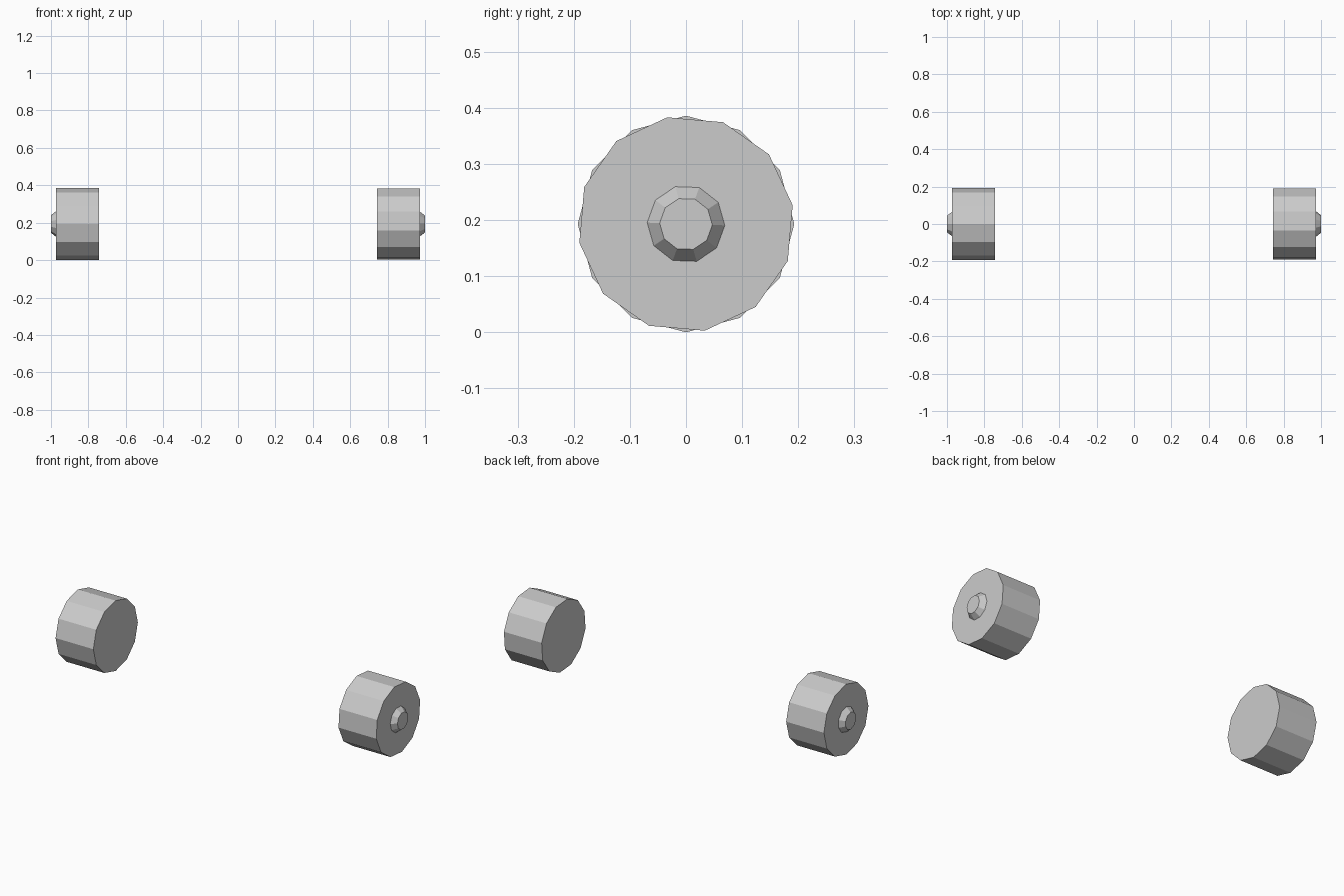
import bpy, bmesh
from math import sin, cos, radians, pi

if "Cube" in bpy.data.objects:
    bpy.data.objects.remove(bpy.data.objects["Cube"])

R = 0.193  # wheel radius, also axle height


def drum(name, sides, sections, turn):
    """Closed faceted solid along x; sections are (x, radius) pairs."""
    bm = bmesh.new()
    rings = []
    for x, r in sections:
        ring = []
        for i in range(sides):
            a = radians(turn) + 2 * pi * i / sides
            ring.append(bm.verts.new((x, r * sin(a), R + r * cos(a))))
        rings.append(ring)
    for a, b in zip(rings, rings[1:]):
        for i in range(sides):
            j = (i + 1) % sides
            bm.faces.new((a[i], a[j], b[j], b[i]))
    bm.faces.new(rings[0])
    bm.faces.new(rings[-1])
    bmesh.ops.recalc_face_normals(bm, faces=bm.faces)
    mesh = bpy.data.meshes.new(name)
    bm.to_mesh(mesh)
    bm.free()
    obj = bpy.data.objects.new(name, mesh)
    bpy.context.collection.objects.link(obj)
    return obj


# The right wheel is rolled 20 degrees relative to the left one
for side, s, turn in (("left", -1, 0), ("right", 1, 20)):
    # Twelve-sided tyre
    drum(side + "_wheel", 12, [(s * 0.743, R), (s * 0.972, R)], turn)
    # Ten-sided tapered hub cap on the outer face
    drum(side + "_hub_cap", 10, [(s * 0.971, 0.07), (s * 1.0, 0.047)], turn)
